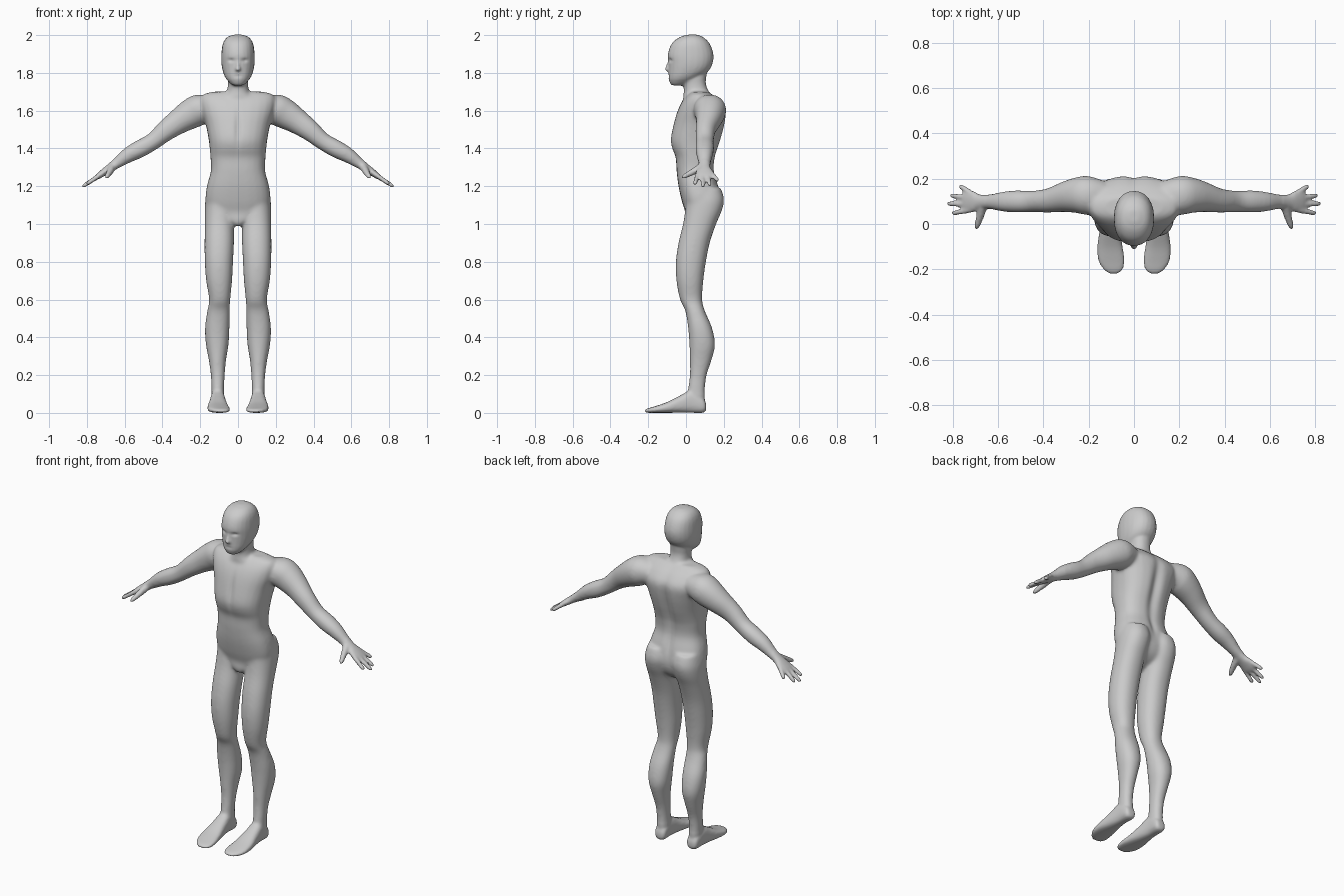
import bpy, bmesh, math
from mathutils import Vector

bm = bmesh.new()
N = 24


def smooth_rows(rows, steps=4):
    """Catmull-Rom interpolation of the parameter rows."""
    out = []
    for i in range(len(rows) - 1):
        a, b, c, d = (rows[min(max(j, 0), len(rows) - 1)] for j in range(i - 1, i + 3))
        for s in range(steps):
            t = s / steps
            out.append([0.5 * (2 * q + (r - p) * t + (2 * p - 5 * q + 4 * r - w) * t * t
                               + (3 * q - p - 3 * r + w) * t ** 3)
                        for p, q, r, w in zip(a, b, c, d)])
    return out + [list(rows[-1])]


def loft(rings, power=2.2, side=1):
    """Closed skin over rings given as (centre, half axis u, half axis v)."""
    loops = []
    for c, u, v in rings:
        loop = []
        for k in range(N):
            a = 2 * math.pi * k / N
            ca, sa = math.cos(a), math.sin(a)
            p = (c + u * math.copysign(abs(ca) ** (2 / power), ca)
                 + v * math.copysign(abs(sa) ** (2 / power), sa))
            loop.append(bm.verts.new((p.x * side, p.y, p.z)))
        loops.append(loop)
    faces = [bm.faces.new(loops[0]), bm.faces.new(loops[-1])]
    for a, b in zip(loops, loops[1:]):
        for k in range(N):
            faces.append(bm.faces.new((a[k], a[(k + 1) % N], b[(k + 1) % N], b[k])))
    bmesh.ops.recalc_face_normals(bm, faces=faces)


def upright(rows, power=2.2, side=1):
    """Rows: z, centre x, front y, back y, half width."""
    loft([(Vector((x, (f + b) / 2, z)), Vector((w, 0, 0)), Vector((0, (b - f) / 2, 0)))
          for z, x, f, b, w in smooth_rows(rows)], power, side)


def limb(rows, side):
    """Rows: x, z, front y, back y, radius across the limb."""
    rows = smooth_rows(rows)
    rings = []
    for i, (x, z, f, b, r) in enumerate(rows):
        p, q = rows[max(i - 1, 0)], rows[min(i + 1, len(rows) - 1)]
        t = Vector((q[0] - p[0], 0, q[1] - p[1])).normalized()
        rings.append((Vector((x, (f + b) / 2, z)), Vector((0, (b - f) / 2, 0)),
                      Vector((-t.z, 0, t.x)) * r))
    loft(rings, 2.1, side)


def digit(p0, p1, r0, r1, side):
    p0, p1 = Vector(p0), Vector(p1)
    d = (p1 - p0).normalized()
    u = d.cross(Vector((0, 0, 1))).normalized()
    v = u.cross(d)
    rings = []
    for t, s in ((0, 1), (.3, 1), (.6, 1), (.85, 1), (.95, .8), (1, .4)):
        r = (r0 + (r1 - r0) * t) * s
        rings.append((p0.lerp(p1, t), u * r, v * r))
    loft(rings, 2, side)


# torso
upright([(1.70, 0, .03, .12, .13), (1.685, 0, .01, .14, .185), (1.65, 0, -.02, .18, .2),
         (1.6, 0, -.045, .212, .195), (1.53, 0, -.066, .207, .172), (1.45, 0, -.082, .187, .156),
         (1.4, 0, -.074, .17, .15), (1.35, 0, -.055, .155, .146), (1.28, 0, -.05, .15, .144),
         (1.2, 0, -.04, .172, .165), (1.12, 0, -.022, .18, .172), (1.06, 0, -.004, .165, .15),
         (1.02, 0, -.005, .13, .07), (.99, 0, .005, .07, .02)], 2.5)
# neck
upright([(1.85, 0, .0, .12, .05), (1.78, 0, -.01, .108, .054), (1.74, 0, -.012, .107, .054),
         (1.70, 0, -.012, .123, .06), (1.675, 0, -.015, .145, .09), (1.64, 0, -.015, .16, .12)])
# head
upright([(2.002, 0, .01, .06, .022), (1.988, 0, -.035, .092, .058), (1.955, 0, -.075, .125, .08),
         (1.9, 0, -.096, .145, .088), (1.85, 0, -.093, .141, .088), (1.81, 0, -.093, .12, .081),
         (1.78, 0, -.093, .08, .07), (1.755, 0, -.09, .035, .053), (1.733, 0, -.08, -.01, .03)], 2.2)
# nose
upright([(1.86, 0, -.097, -.06, .009), (1.835, 0, -.106, -.06, .012),
         (1.818, 0, -.113, -.06, .017), (1.808, 0, -.1, -.06, .014)])

for side in (-1, 1):
    # leg
    upright([(1.19, .088, .02, .185, .07), (1.13, .09, .0, .202, .083), (1.07, .095, -.005, .19, .081),
             (1.0, .098, -.016, .16, .078), (.9, .099, -.04, .126, .078), (.8, .101, -.054, .106, .075),
             (.7, .1, -.051, .092, .069), (.6, .097, -.032, .086, .056), (.54, .103, -.004, .1, .06),
             (.45, .11, .011, .138, .065), (.36, .11, .018, .154, .06), (.28, .109, .02, .136, .046),
             (.2, .107, .02, .11, .037), (.13, .107, .012, .101, .034), (.04, .105, .01, .1, .034)],
            2.2, side)
    # foot
    foot = [(.107, .105, .015, .045, .02), (.09, .106, .0, .08, .034), (.03, .107, .0, .12, .038),
            (-.03, .107, .0, .092, .045), (-.1, .106, .0, .057, .056), (-.16, .1, .0, .036, .058),
            (-.2, .092, .0, .024, .043), (-.218, .09, .004, .016, .02)]
    loft([(Vector((x, y, (lo + hi) / 2)), Vector((w, 0, 0)), Vector((0, 0, (hi - lo) / 2)))
          for y, x, lo, hi, w in smooth_rows(foot)], 2.5, side)
    # arm and palm
    limb([(.13, 1.61, .06, .19, .06), (.2, 1.605, .04, .212, .082), (.25, 1.582, .048, .207, .08),
          (.31, 1.545, .053, .187, .068), (.38, 1.495, .05, .157, .056), (.45, 1.437, .052, .147, .046),
          (.52, 1.397, .05, .149, .047), (.58, 1.365, .055, .142, .041), (.64, 1.322, .066, .131, .029),
          (.68, 1.295, .066, .13, .022), (.71, 1.274, .052, .146, .019), (.74, 1.252, .05, .151, .015),
          (.755, 1.242, .06, .145, .01)], side)
    # fingers and thumb
    for y0, tip in ((.062, (.803, .047, 1.21)), (.087, (.825, .09, 1.196)),
                    (.113, (.812, .127, 1.203)), (.138, (.77, .169, 1.228))):
        digit((.722, y0, 1.265), tip, .0125, .011, side)
    digit((.665, .078, 1.298), (.697, -.022, 1.245), .022, .011, side)

mesh = bpy.data.meshes.new("body")
bm.to_mesh(mesh)
bm.free()
body = bpy.data.objects.new("body", mesh)
bpy.context.collection.objects.link(body)
bpy.context.view_layer.objects.active = body
body.select_set(True)

# fuse all parts into one skin
m = body.modifiers.new("fuse", "REMESH")
m.mode = "VOXEL"
m.voxel_size = .0068
bpy.ops.object.modifier_apply(modifier="fuse")

# soft dents for face, chest and spine: (x, z, half x, half z, depth, front or back)
dents = [(.036, 1.866, .017, .009, .010, -1), (-.036, 1.866, .017, .009, .010, -1),
         (0, 1.782, .02, .005, .004, -1), (0, 1.5, .016, .09, .010, -1),
         (0, 1.45, .028, .17, .018, 1), (0, 1.22, .02, .06, .008, 1)]


def relax(verts, times):
    for _ in range(times):
        bmesh.ops.smooth_vert(bm, verts=verts, factor=.5,
                              use_axis_x=True, use_axis_y=True, use_axis_z=True)


# blend the joins, keeping face, feet and hands crisper
bm = bmesh.new()
bm.from_mesh(body.data)
relax([v for v in bm.verts if abs(v.co.x) < .66 and .1 < v.co.z < 1.76], 10)
relax(bm.verts[:], 2)
for v in bm.verts:
    p = v.co
    if p.z < 1.1 or abs(p.x) > .1:
        continue
    for x, z, w, h, depth, face in dents:
        if (p.y - .04) * face > .02:
            p.y -= face * depth * math.exp(-((p.x - x) / w) ** 2 - ((p.z - z) / h) ** 2)
low = min(v.co.z for v in bm.verts)
bmesh.ops.translate(bm, verts=bm.verts[:], vec=(0, 0, -low))
for f in bm.faces:
    f.smooth = True
bm.to_mesh(body.data)
bm.free()
